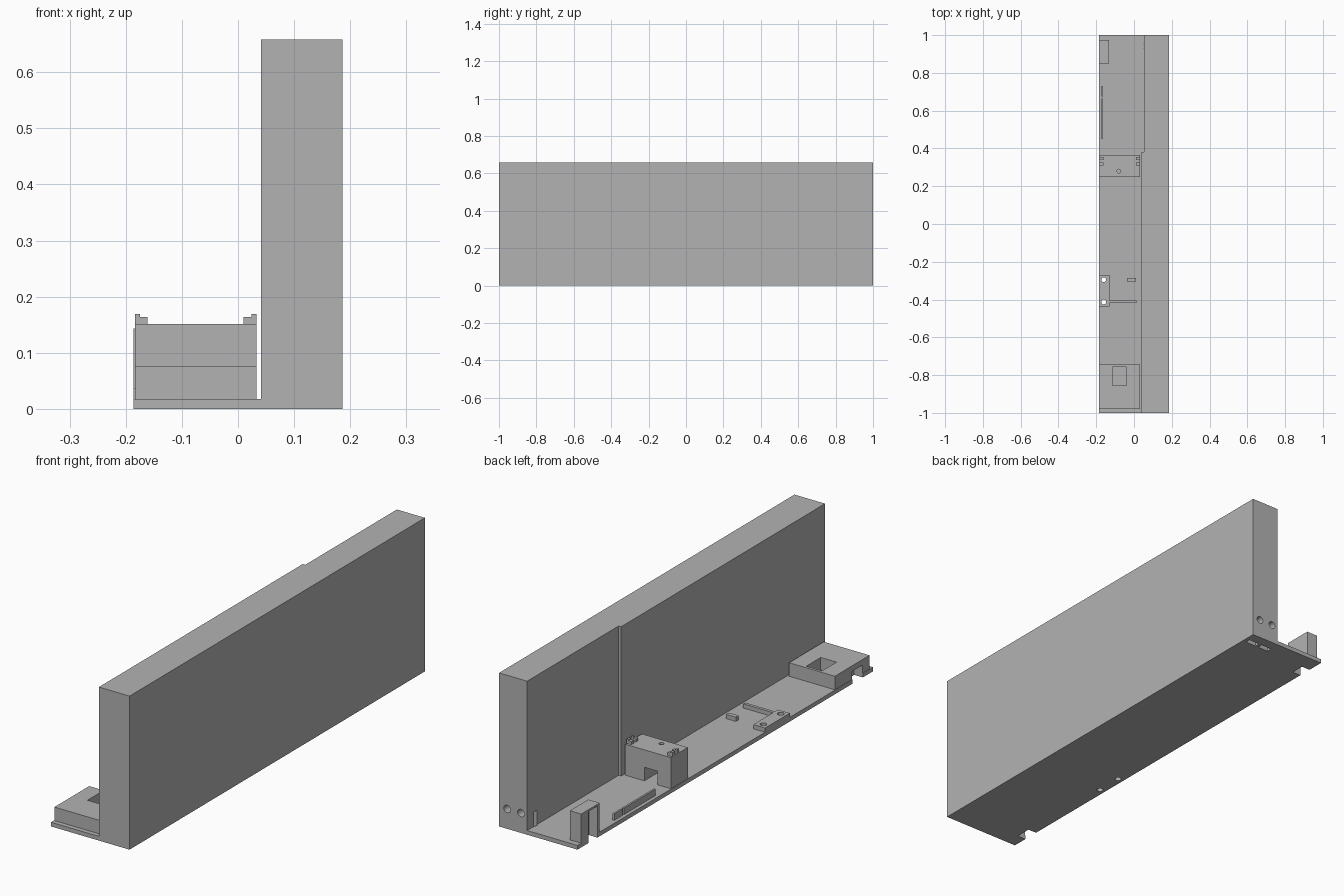
import bpy, bmesh
from mathutils import Matrix, Vector

if "Cube" in bpy.data.objects:
    bpy.data.objects.remove(bpy.data.objects["Cube"], do_unlink=True)

grey = bpy.data.materials.new("plain grey")
grey.use_nodes = True
grey.diffuse_color = (0.45, 0.45, 0.45, 1)
grey.node_tree.nodes["Principled BSDF"].inputs["Base Color"].default_value = grey.diffuse_color


def finish(name, bm):
    bmesh.ops.recalc_face_normals(bm, faces=bm.faces)
    me = bpy.data.meshes.new(name)
    bm.to_mesh(me)
    bm.free()
    me.materials.append(grey)
    ob = bpy.data.objects.new(name, me)
    bpy.context.scene.collection.objects.link(ob)
    return ob


def box(name, x, y, z):
    bm = bmesh.new()
    bmesh.ops.create_cube(bm, size=1)
    for v in bm.verts:
        v.co = Vector([a + (b - a) * (c + 0.5) for (a, b), c in zip((x, y, z), v.co)])
    return finish(name, bm)


def rod(name, centre, radius, length, axis="Z"):
    bm = bmesh.new()
    turn = Matrix.Rotation(1.5707963, 4, "X") if axis == "Y" else Matrix()
    bmesh.ops.create_cone(bm, cap_ends=True, segments=24, radius1=radius, radius2=radius,
                          depth=length, matrix=Matrix.Translation(centre) @ turn)
    return finish(name, bm)


def extrude_profile(name, points, y0, y1):
    bm = bmesh.new()
    face = bm.faces.new([bm.verts.new((x, y0, z)) for x, z in points])
    out = bmesh.ops.extrude_face_region(bm, geom=[face])
    bmesh.ops.translate(bm, vec=(0, y1 - y0, 0),
                        verts=[v for v in out["geom"] if isinstance(v, bmesh.types.BMVert)])
    return finish(name, bm)


def cut(ob, *cutters):
    bpy.context.view_layer.objects.active = ob
    for c in cutters:
        c.hide_render = True
        mod = ob.modifiers.new("cut", "BOOLEAN")
        mod.operation, mod.solver, mod.object = "DIFFERENCE", "EXACT", c
        bpy.ops.object.modifier_apply(modifier=mod.name)
        bpy.data.objects.remove(c, do_unlink=True)


L, R, WALL, FLOOR, TOP = -0.186, 0.186, 0.041, 0.018, 0.658
BLOCK = (-0.184, 0.033)
NOTCHES = ((-0.932, -0.862), (0.865, 0.925))
SCREWS = (-0.295, -0.413)

# L-shaped base and wall, with the thinner rear part of the wall
body = extrude_profile("base_and_wall", [(L, 0), (R, 0), (R, TOP), (WALL, TOP),
                                         (WALL, FLOOR), (L, FLOOR)], -1, 1)
cut(body, box("wall_step", (-0.1, 0.053), (0.38, 1.1), (FLOOR, 1)))
for y in NOTCHES:
    cut(body, box("edge_notch", (-0.3, -0.145), y, (-0.1, 0.1)))
for y in SCREWS:
    cut(body, rod("screw_hole", (-0.16, y, 0), 0.013, 0.2))
# cable channels: round holes in the rear end meeting slots underneath
for x in (0.148, 0.082):
    cut(body, rod("end_hole", (x, 1, 0.085), 0.016, 0.14, "Y"),
        box("bottom_slot", (x - 0.032, x + 0.02), (0.932, 0.955), (-0.1, 0.08)))

# front block with a pocket and a side notch
front = box("front_block", BLOCK, (-0.98, -0.745), (FLOOR, 0.076))
cut(front, box("pocket", (-0.115, -0.04), (-0.855, -0.757), (0.022, 0.2)),
    box("side_notch", (-0.3, -0.145), NOTCHES[0], (-0.1, 0.052)))

# middle block with a tunnel and a small round hole on top
middle = box("middle_block", BLOCK, (0.25, 0.365), (FLOOR, 0.151))
cut(middle, box("tunnel", (-0.12, -0.058), (0.2, 0.4), (0, 0.076)),
    rod("top_hole", (-0.08, 0.28, 0.15), 0.01, 0.08))

# clips on the middle block, one pair on each side
for side, edge, s in (("right", BLOCK[0], 1), ("left", BLOCK[1], -1)):
    for i, (y0, y1) in enumerate(((0.31, 0.325), (0.338, 0.355))):
        box(f"{side}_clip_{i + 1}", sorted((edge, edge + s * 0.009)), (y0, y1), (0.151, 0.169))
        box(f"{side}_clip_foot_{i + 1}", sorted((edge + s * 0.009, edge + s * 0.023)),
            (y0, y1), (0.151, 0.164))

# tall rear post with a slot on its outer side
post = box("rear_post", (L, -0.132), (0.85, 0.975), (FLOOR, 0.143))
cut(post, box("post_slot", (-0.3, -0.145), NOTCHES[1], (-0.1, 0.135)))

# thin rail in two lengths
box("long_rail", (-0.171, -0.163), (0.45, 0.665), (FLOOR, 0.046))
box("short_rail", (-0.171, -0.163), (0.675, 0.73), (FLOOR, 0.046))

# screw plate with its arm, and a small stop
plate = box("screw_plate", (L, -0.13), (-0.437, -0.27), (FLOOR, 0.036))
for y in SCREWS:
    cut(plate, rod("plate_hole", (-0.16, y, 0), 0.013, 0.2))
box("plate_arm", (-0.13, 0.012), (-0.417, -0.404), (FLOOR, 0.036))
box("small_stop", (-0.036, 0.01), (-0.305, -0.286), (FLOOR, 0.036))
